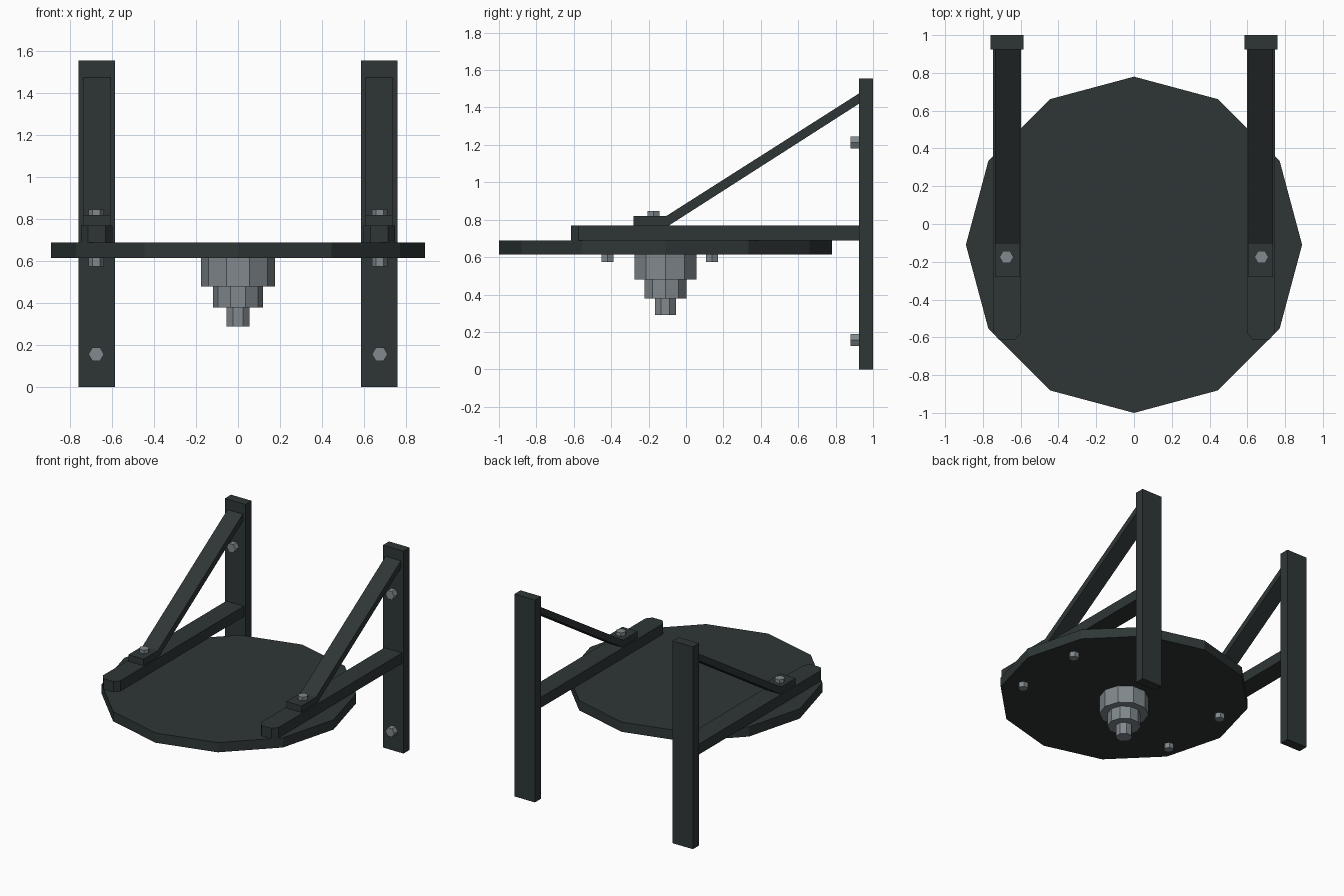
import bpy, bmesh, math
from mathutils import Matrix, Vector

if "Cube" in bpy.data.objects:
    bpy.data.objects.remove(bpy.data.objects["Cube"])


def material(name, rgb):
    m = bpy.data.materials.new(name)
    m.diffuse_color = (*rgb, 1)
    m.use_nodes = True
    m.node_tree.nodes["Principled BSDF"].inputs["Base Color"].default_value = m.diffuse_color
    return m


DARK = material("dark slate", (0.028, 0.037, 0.037))
STEEL = material("grey steel", (0.22, 0.25, 0.27))


def finish(bm, name, mat):
    bmesh.ops.recalc_face_normals(bm, faces=bm.faces)
    me = bpy.data.meshes.new(name)
    bm.to_mesh(me)
    bm.free()
    me.materials.append(mat)
    ob = bpy.data.objects.new(name, me)
    bpy.context.collection.objects.link(ob)
    return ob


def extrude(name, base, offset, mat):
    """Closed 3D outline swept along an offset."""
    bm = bmesh.new()
    face = bm.faces.new([bm.verts.new(p) for p in base])
    res = bmesh.ops.extrude_face_region(bm, geom=[face], use_keep_orig=True)
    verts = [v for v in res["geom"] if isinstance(v, bmesh.types.BMVert)]
    bmesh.ops.translate(bm, verts=verts, vec=Vector(offset))
    return finish(bm, name, mat)


def prism(name, sides, r, start, offset, mat, turn=0.0):
    """Regular prism along z or y, first corner on the x axis plus turn."""
    along_y = abs(offset[1]) > 0
    pts = []
    for i in range(sides):
        a = turn + 2 * math.pi * i / sides
        u, v = r * math.cos(a), r * math.sin(a)
        pts.append(Vector(start) + Vector((u, 0, v) if along_y else (u, v, 0)))
    return extrude(name, pts, offset, mat)


CY = -0.11   # disc centre
BX = 0.672   # bracket offset

# Round platform
prism("platform", 12, 0.89, (0, CY, 0.615), (0, 0, 0.075), DARK)

# Stepped hub below the platform
prism("hub_upper", 10, 0.175, (0, CY, 0.48), (0, 0, 0.135), STEEL)
prism("hub_middle", 10, 0.118, (0, CY, 0.38), (0, 0, 0.10), STEEL)
prism("hub_tip", 8, 0.06, (0, CY, 0.29), (0, 0, 0.09), STEEL, math.pi / 8)

for side, s in (("left", -1), ("right", 1)):
    x = s * BX

    # Wall post
    w = 0.0875
    extrude(f"{side}_post", [(x - w, 0.925, 0), (x + w, 0.925, 0), (x + w, 1, 0), (x - w, 1, 0)],
            (0, 0, 1.555), DARK)

    # Support arm with chamfered tip
    w = 0.075
    arm = [(-w, 0.925), (-w, -0.575), (-0.042, -0.615), (0.042, -0.615), (w, -0.575), (w, 0.925)]
    extrude(f"{side}_arm", [(x + px, py, 0.69) for px, py in arm], (0, 0, 0.08), DARK)

    # Bent diagonal brace with flat foot
    w = 0.065
    brace = [(-0.28, 0.77), (-0.09, 0.77), (0.925, 1.42), (0.925, 1.475), (-0.105, 0.82), (-0.28, 0.82)]
    extrude(f"{side}_brace", [(x - w, py, pz) for py, pz in brace], (2 * w, 0, 0), DARK)

    # Hex bolts on the foot, under the platform and on the post
    bx = s * 0.675
    prism(f"{side}_foot_bolt", 6, 0.037, (bx, -0.175, 0.82), (0, 0, 0.027), STEEL)
    for n, y in (("front", -0.42), ("back", 0.14)):
        prism(f"{side}_{n}_under_bolt", 6, 0.037, (bx, y, 0.575), (0, 0, 0.04), STEEL)
    for n, z in (("lower", 0.157), ("upper", 1.212)):
        prism(f"{side}_{n}_post_bolt", 6, 0.037, (bx, 0.88, z), (0, 0.045, 0), STEEL)
